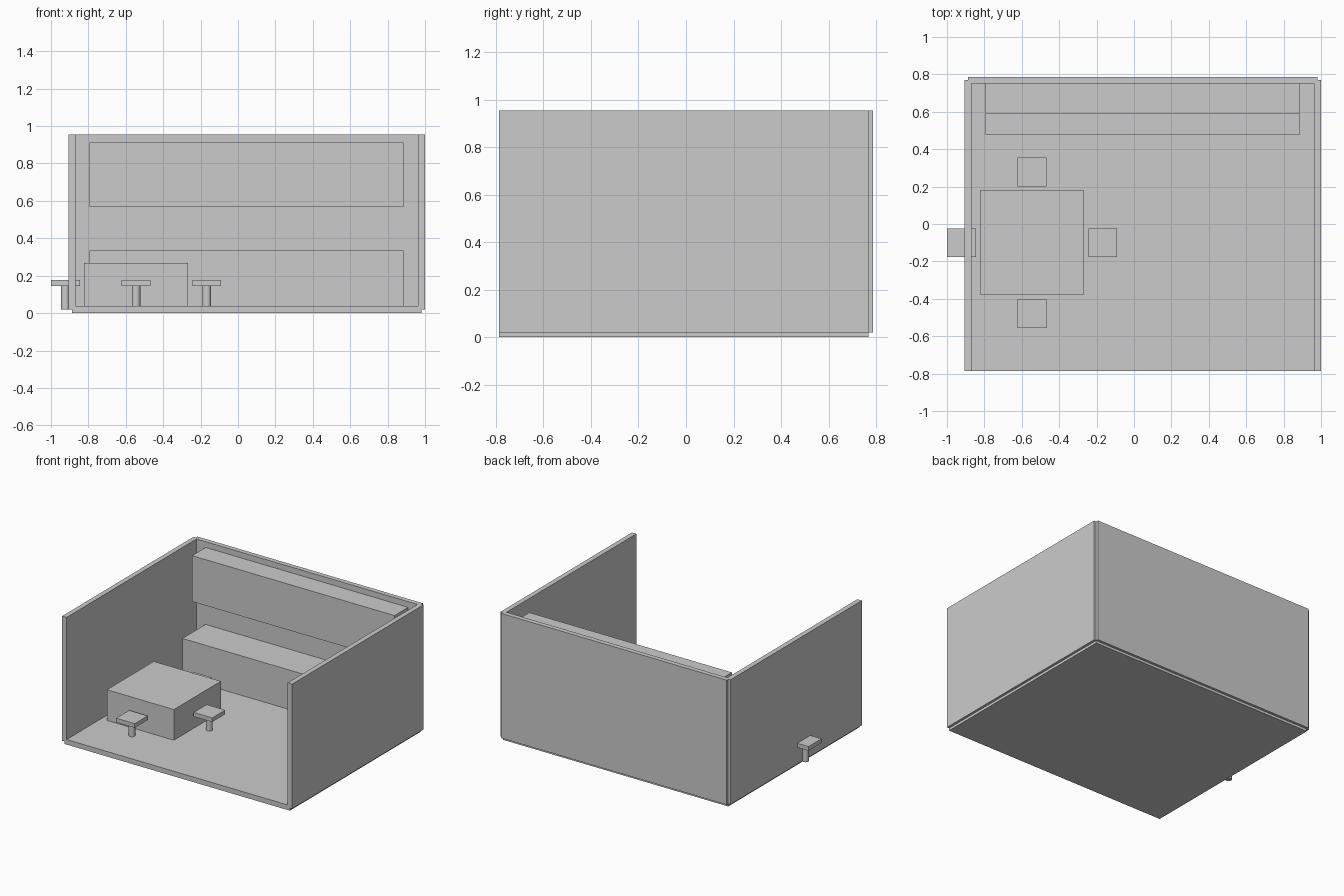
import bpy
import math

if "Cube" in bpy.data.objects:
    bpy.data.objects.remove(bpy.data.objects["Cube"])

CX = 0.0465          # middle of the room in x
BASE = 0.019         # mid-height of the floor slab, where parts are rooted
TABLE = (-0.545, -0.1)


def box(name, x, y, z):
    """Box from (min, max) ranges."""
    lo, hi = zip(x, y, z)
    bpy.ops.mesh.primitive_cube_add(size=1, location=[(a + b) / 2 for a, b in zip(lo, hi)])
    ob = bpy.context.object
    ob.name = name
    ob.scale = [b - a for a, b in zip(lo, hi)]
    bpy.ops.object.transform_apply(location=False, rotation=False, scale=True)
    return ob


def around(c, half):
    return (c - half, c + half)


# Room shell: floor slab, back wall and two side walls with stepped corners
box("floor", around(CX, 0.935), (-0.787, 0.769), (0, 0.038))
box("back_wall", around(CX, 0.935), (0.751, 0.787), (BASE, 0.954))
for side, s in (("left", -1), ("right", 1)):
    box(side + "_wall", around(CX + s * 0.935, 0.0185), (-0.787, 0.769), (BASE, 0.954))

# Counter and hanging cabinet against the back wall
box("counter", around(CX - 0.001, 0.84), (0.476, 0.755), (BASE, 0.334))
box("wall_cabinet", around(CX - 0.001, 0.84), (0.59, 0.755), (0.567, 0.911))

# Block table
box("table", around(TABLE[0], 0.278), around(TABLE[1], 0.278), (BASE, 0.268))

# Four stools, one per table side
for i, place in enumerate(("right", "back", "left", "front")):
    a = i * math.pi / 2
    x = TABLE[0] + 0.378 * math.cos(a)
    y = TABLE[1] + 0.378 * math.sin(a)
    box(place + "_stool_seat", around(x, 0.077), around(y, 0.077), (0.145, 0.176))
    bpy.ops.mesh.primitive_cylinder_add(vertices=32, radius=0.0225, depth=0.147 - BASE,
                                        location=(x, y, (0.147 + BASE) / 2))
    bpy.context.object.name = place + "_stool_leg"
    bpy.ops.object.shade_smooth_by_angle()
